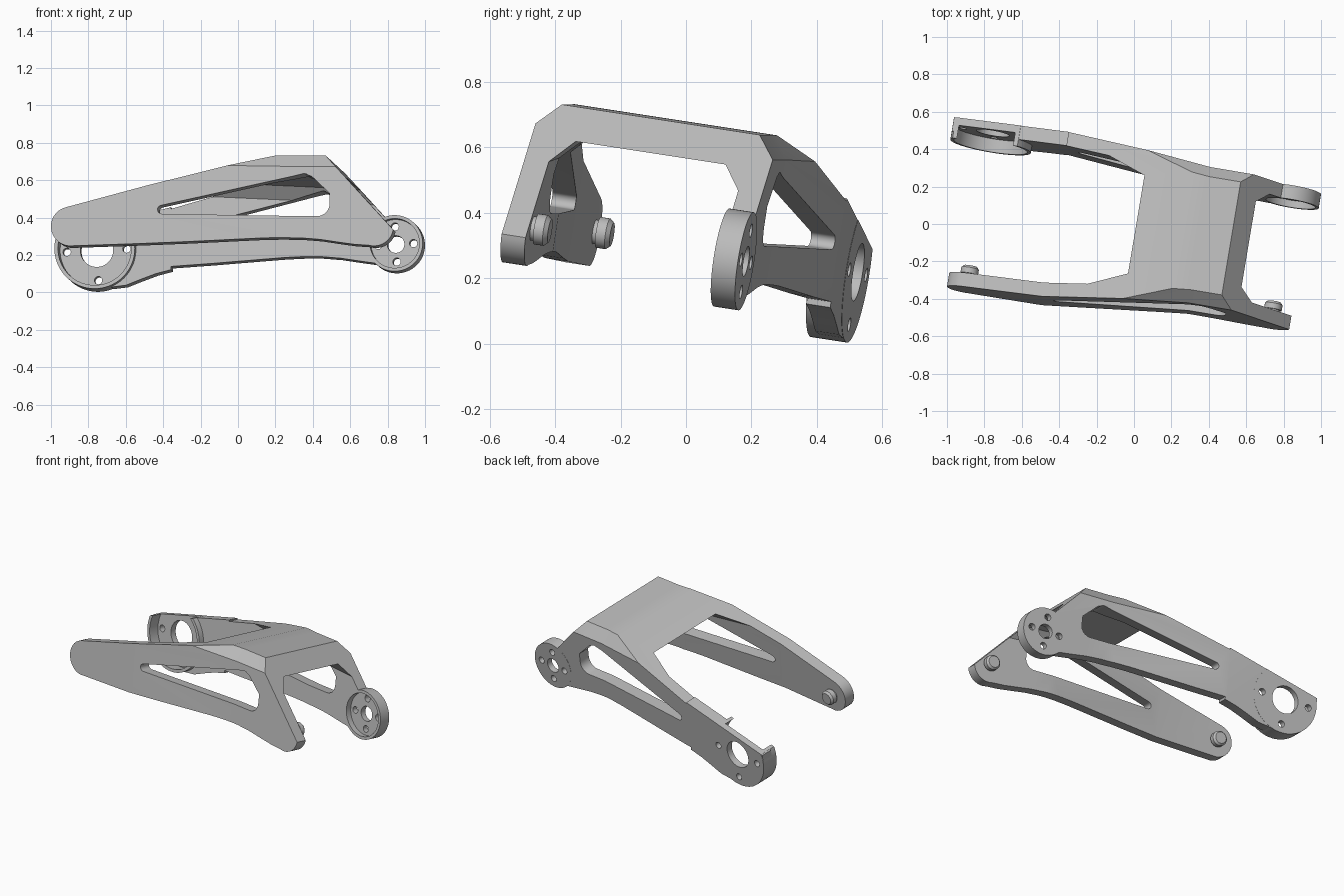
import bpy, bmesh, math

old = bpy.data.objects.get("Cube")
if old:
    bpy.data.objects.remove(old, do_unlink=True)

grey = bpy.data.materials.new("satin grey")
grey.use_nodes = True
GREY = (0.5, 0.5, 0.5, 1)
grey.diffuse_color = GREY
grey.node_tree.nodes["Principled BSDF"].inputs["Base Color"].default_value = GREY

# Tilted frame: u runs along the arms, s across the width, v upwards
AX, AY, AZ = 0.163, 0.975, -0.15
LEFT_AXIS, RIGHT_AXIS = (-0.822, 0.286), (0.789, 0.308)
WIDE, NARROW, WALL = 0.45, 0.372, 0.075


def half_width(u):
    t = min(max((u + 0.42) / 0.77, 0), 1)
    return WIDE + (NARROW - WIDE) * t


def loft(name, rings):
    """Closed solid through a list of rings of (u, s, v) points."""
    bm = bmesh.new()
    loops = [[bm.verts.new(p) for p in ring] for ring in rings]
    n = len(loops[0])
    bm.faces.new(loops[0])
    bm.faces.new(list(reversed(loops[-1])))
    for a, b in zip(loops, loops[1:]):
        for i in range(n):
            j = (i + 1) % n
            bm.faces.new((a[j], a[i], b[i], b[j]))
    bmesh.ops.recalc_face_normals(bm, faces=bm.faces)
    mesh = bpy.data.meshes.new(name)
    bm.to_mesh(mesh)
    bm.free()
    mesh.materials.append(grey)
    ob = bpy.data.objects.new(name, mesh)
    bpy.context.collection.objects.link(ob)
    return ob


def prism(name, outline, s0, s1):
    return loft(name, [[(u, s, v) for u, v in outline] for s in (s0, s1)])


def arc(centre, r, start, end, n=14):
    angles = [math.radians(start + (end - start) * i / n) for i in range(n + 1)]
    return [(centre[0] + r * math.cos(a), centre[1] + r * math.sin(a)) for a in angles]


def disc(name, centre, r, s0, s1, n=48):
    return prism(name, arc(centre, r, 0, 360, n)[:-1], s0, s1)


def combine(ob, other, op):
    mod = ob.modifiers.new("cut", 'BOOLEAN')
    mod.object, mod.operation, mod.solver = other, op, 'EXACT'
    bpy.context.view_layer.update()
    result = bpy.data.meshes.new_from_object(ob.evaluated_get(bpy.context.evaluated_depsgraph_get()))
    ob.modifiers.clear()
    ob.data = result
    bpy.data.objects.remove(other, do_unlink=True)


def arch_ring(u, w, top, drop, foot):
    right = [(w, foot), (w, top - drop), (w - 0.062, top)]
    left = [(-s, v) for s, v in reversed(right)]
    return [(u, s, v) for s, v in right + left]


# Chamfered arch that narrows towards the right, hollowed by a tunnel
stations = (-1.2, -0.42, 0.35, 1.2)
frame = loft("fork_frame", [arch_ring(u, half_width(u), 0.685, 0.067, -0.3) for u in stations])
tunnel = loft("tunnel", [arch_ring(u, half_width(u) - WALL, 0.62 - 0.06 * u, 0.067, -0.5)
                         for u in (-1.3, -0.42, 0.35, 1.3)])
combine(frame, tunnel, 'DIFFERENCE')

# Side outline of the arms
lower = [(-0.43, 0.195), (-0.2, 0.208), (0.06, 0.225), (0.2, 0.234), (0.3, 0.237),
         (0.4, 0.236), (0.5, 0.228), (0.6, 0.213), (0.68, 0.202)]
outline = (arc(LEFT_AXIS, 0.105, 105, 265) + lower
           + arc((0.787, 0.298), 0.105, -105, -10) + [(0.488, 0.72), (0.386, 0.72)])
combine(frame, prism("arm_outline", outline, -0.8, 0.8), 'INTERSECT')

# Rounded windows through both arms
window = (arc((-0.335, 0.377), 0.023, 104, 270, 8) + arc((0.485, 0.418), 0.065, -90, 0, 8)
          + [(0.55, 0.475), (0.455, 0.565)] + arc((0.415, 0.55), 0.03, 45, 104, 5))
combine(frame, prism("window_cutter", window, -0.8, 0.8), 'DIFFERENCE')

# Rear arm: web flowing into the large hub, which the top slope trims
web = [(-1.035, 0.29), (-1.035, 0.354), (-0.42, 0.512), (-0.42, 0.178),
       (-0.5, 0.157), (-0.58, 0.127), (-0.66, 0.095), (-0.74, 0.085), (-0.82, 0.2)]
combine(frame, prism("web", web, WIDE - WALL, WIDE), 'UNION')
hub = disc("large_hub", LEFT_AXIS, 0.215, 0.338, WIDE + 0.001, 72)
slope = [(-1.2, 0.312), (-0.4, 0.518), (-0.4, -0.3), (-1.2, -0.3)]
combine(hub, prism("slope", slope, 0, 0.8), 'INTERSECT')
combine(frame, hub, 'UNION')
combine(frame, disc("small_hub", RIGHT_AXIS, 0.15, 0.297, NARROW + 0.001, 64), 'UNION')

# Hub recesses, bores and bolt holes: axis, recess radius, floor, bore, bolt circle, angles
for axis, recess, floor, bore, bolts, angles in (
        (LEFT_AXIS, 0.196, 0.41, 0.088, 0.16, (0, 180, 270)),
        (RIGHT_AXIS, 0.132, 0.335, 0.046, 0.094, (0, 90, 180, 270))):
    combine(frame, disc("recess_cutter", axis, recess, 0.1, floor, 64), 'DIFFERENCE')
    combine(frame, disc("bore_cutter", axis, bore, 0.1, 0.8), 'DIFFERENCE')
    for a in angles:
        a = math.radians(a + 3)
        spot = (axis[0] + bolts * math.cos(a), axis[1] + bolts * math.sin(a))
        combine(frame, disc("bolt_cutter", spot, 0.021, 0.1, 0.8, 24), 'DIFFERENCE')

# Pivot bosses on the inner face of the front arm
parts = [frame]
for name, axis, face in (("left_pivot_boss", LEFT_AXIS, WALL - WIDE),
                         ("right_pivot_boss", RIGHT_AXIS, WALL - NARROW)):
    steps = [(-0.02, 0.037), (0.012, 0.037), (0.012, 0.047), (0.042, 0.047), (0.055, 0.036)]
    parts.append(loft(name, [[(u, face + d, v) for u, v in arc(axis, r, 0, 360, 32)[:-1]]
                             for d, r in steps]))

# Move every part from the tilted frame into place and shade it
for ob in parts:
    for vert in ob.data.vertices:
        u, s, v = vert.co
        vert.co = (u + AX * s, (-0.093 - AX * u - AZ * v) / AY + AY * s, v + AZ * s)
    ob.data.materials.clear()
    ob.data.materials.append(grey)
    for face in ob.data.polygons:
        face.material_index = 0
    bpy.ops.object.select_all(action='DESELECT')
    ob.select_set(True)
    bpy.context.view_layer.objects.active = ob
    bpy.ops.object.shade_smooth_by_angle(angle=math.radians(25))
